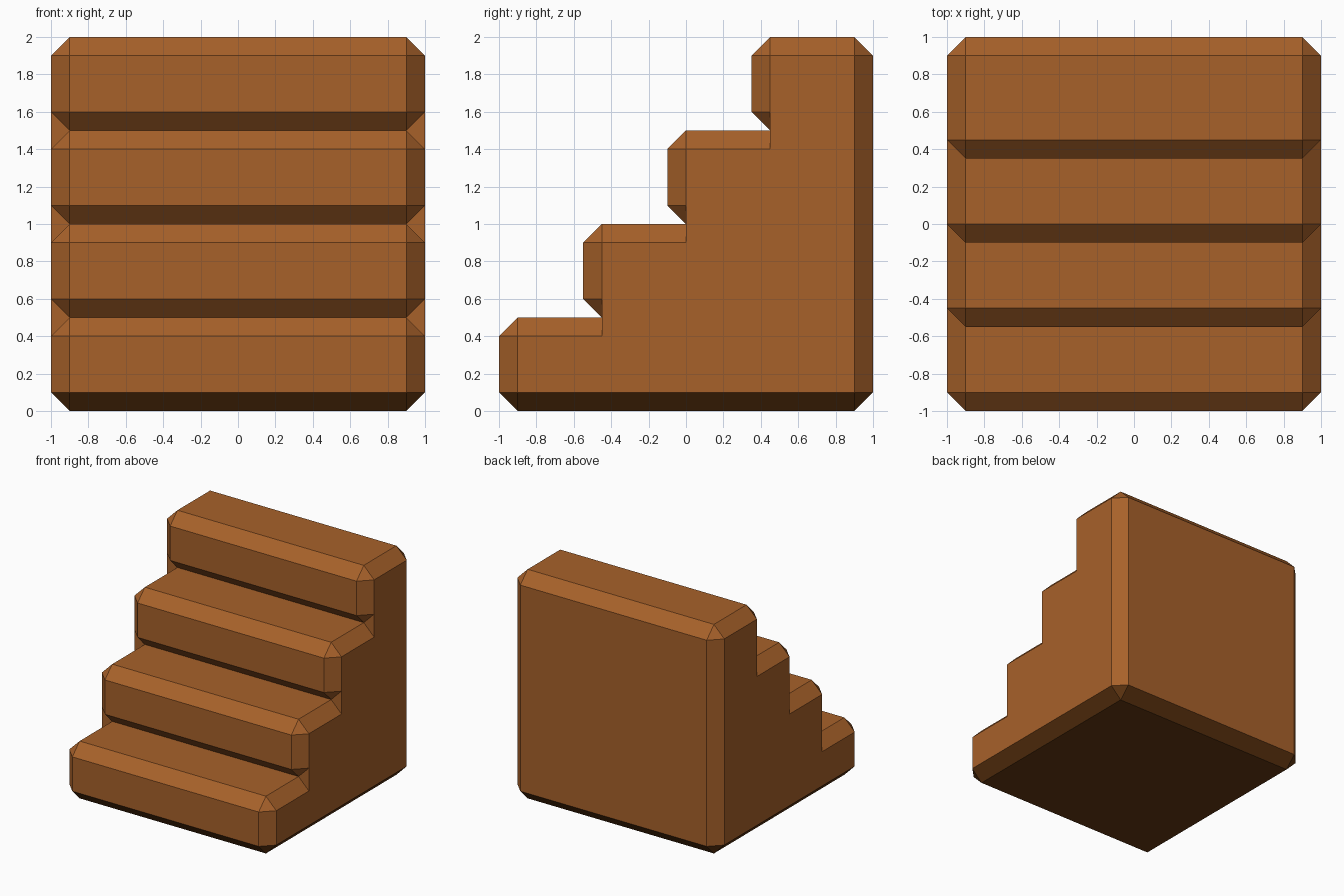
import bpy, bmesh

if "Cube" in bpy.data.objects:
    bpy.data.objects.remove(bpy.data.objects["Cube"])

C = 0.1              # chamfer size
RUN, RISE, STEPS = 0.45, 0.5, 4

# Chamfered staircase outline: (middle profile point, matching side-face point) as (y, z)
pairs = []
for i in range(STEPS):
    y, z0, z1 = -1 + RUN * i, RISE * i, RISE * (i + 1)
    end = y + RUN + C if i < STEPS - 1 else 1 - C     # back end of the tread
    if i:                                             # inner corner under the nosing
        pairs.append(((y + C, z0), (y + C, z0 + C)))
    else:                                             # bottom front edge
        pairs.append(((y + C, 0), (y + C, C)))
    pairs += [((y, z0 + C), (y + C, z0 + C)),
              ((y, z1 - C), (y + C, z1 - C)),
              ((y + C, z1), (y + C, z1 - C)),
              ((end, z1), (end, z1 - C))]
# Back and underside
top = RISE * STEPS
pairs += [((1, top - C), (1 - C, top - C)),
          ((1, C), (1 - C, C)),
          ((1 - C, 0), (1 - C, C))]

bm = bmesh.new()
cache = {}

def vert(x, p):
    key = (round(x, 4), round(p[0], 4), round(p[1], 4))
    if key not in cache:
        cache[key] = bm.verts.new(key)
    return cache[key]

def face(verts):
    verts = list(dict.fromkeys(verts))                # drop merged corners
    if len(verts) > 2:
        bm.faces.new(verts)

# Main strips across the width and chamfers down to both sides
for (a, b), (a2, b2) in zip(pairs, pairs[1:] + pairs[:1]):
    face([vert(-1 + C, a), vert(1 - C, a), vert(1 - C, a2), vert(-1 + C, a2)])
    for s in (-1, 1):
        x = s * (1 - C)
        face([vert(x, a), vert(s, b), vert(s, b2), vert(x, a2)])
# Flat side faces
for s in (-1, 1):
    face([vert(s, b) for a, b in pairs])
bmesh.ops.recalc_face_normals(bm, faces=bm.faces[:])

# Dark underside and bottom chamfers
for f in bm.faces:
    if max(v.co.z for v in f.verts) < C + 0.01:
        f.material_index = 1

mesh = bpy.data.meshes.new("staircase")
bm.to_mesh(mesh)
bm.free()
for name, colour in (("brown wood", (0.39, 0.12, 0.023, 1)),
                     ("dark brown base", (0.13, 0.04, 0.006, 1))):
    mat = bpy.data.materials.new(name)
    mat.diffuse_color = colour
    mat.use_nodes = True
    mat.node_tree.nodes["Principled BSDF"].inputs["Base Color"].default_value = mat.diffuse_color
    mesh.materials.append(mat)
bpy.context.collection.objects.link(bpy.data.objects.new("staircase", mesh))
